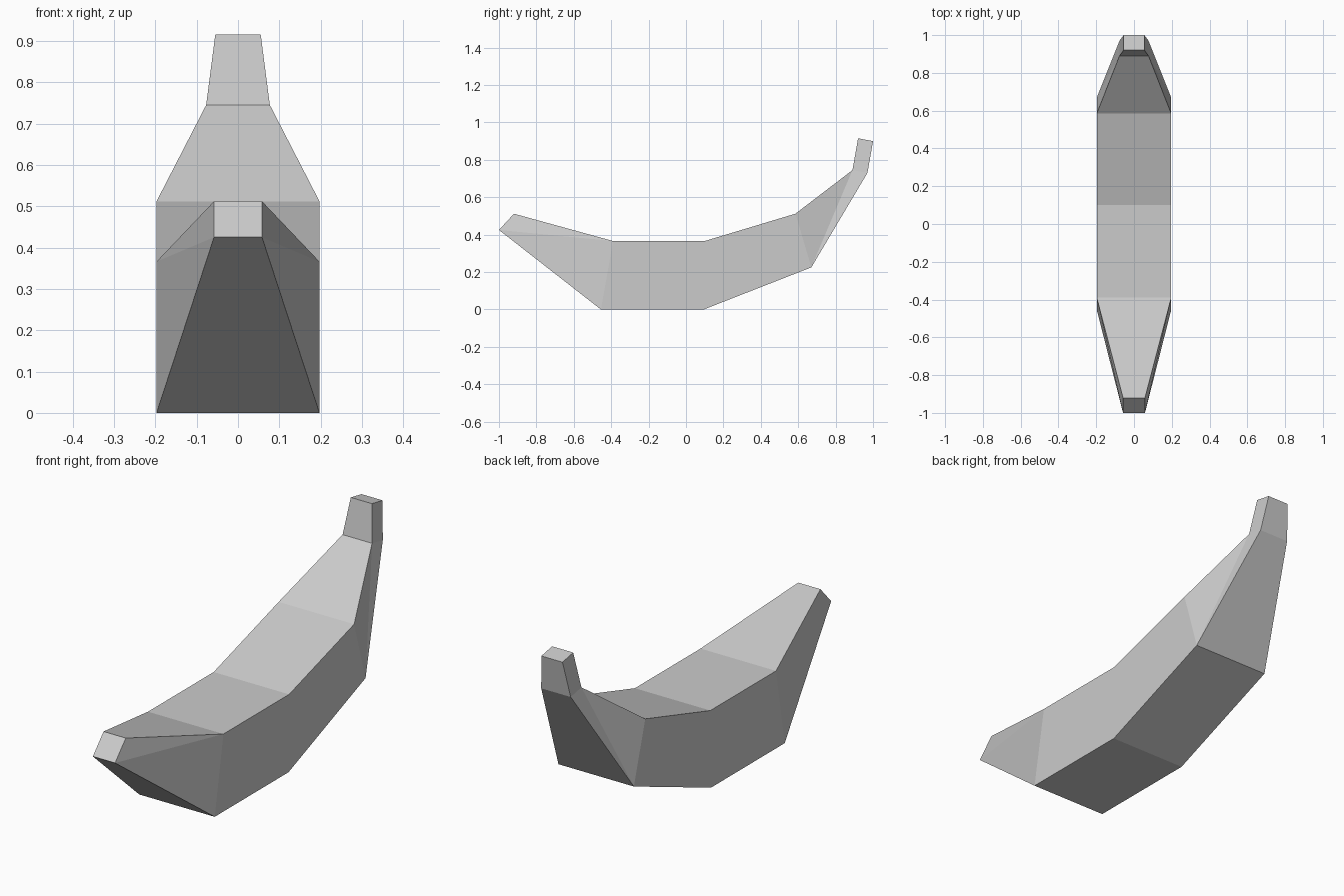
import bpy
import bmesh

cube = bpy.data.objects.get("Cube")
if cube:
    bpy.data.objects.remove(cube, do_unlink=True)

grey = bpy.data.materials.new("light_grey")
grey.use_nodes = True
colour = (0.6, 0.6, 0.6, 1)
grey.diffuse_color = colour
grey.node_tree.nodes["Principled BSDF"].inputs["Base Color"].default_value = colour

# Cross-sections from blunt tip to stem: top y, z, bottom y, z, half width
sections = [
    (-0.92, 0.512, -1.0, 0.425, 0.058),
    (-0.39, 0.366, -0.455, 0.0, 0.197),
    (0.10, 0.366, 0.095, 0.0, 0.197),
    (0.585, 0.512, 0.67, 0.225, 0.197),
    (0.89, 0.745, 0.97, 0.73, 0.077),
    (0.92, 0.915, 1.0, 0.90, 0.055),
]

bm = bmesh.new()
rings = []
for ty, tz, by, bz, w in sections:
    corners = [(-w, ty, tz), (w, ty, tz), (w, by, bz), (-w, by, bz)]
    rings.append([bm.verts.new(c) for c in corners])

# Top, underside and side panels between neighbouring sections
for i, (a, b) in enumerate(zip(rings, rings[1:])):
    bm.faces.new((a[0], a[1], b[1], b[0]))
    bm.faces.new((a[3], b[3], b[2], a[2]))
    for top, low in ((0, 3), (1, 2)):
        if i == 0:
            # Tip side folds from the body top to the tip bottom
            bm.faces.new((a[top], a[low], b[top]))
            bm.faces.new((a[low], b[low], b[top]))
        else:
            # Other sides fold from the lower edge to the next upper edge
            bm.faces.new((a[top], a[low], b[top]))
            bm.faces.new((a[low], b[low], b[top]))

# Flat ends
bm.faces.new(rings[0])
bm.faces.new(rings[-1])
bmesh.ops.recalc_face_normals(bm, faces=bm.faces)

mesh = bpy.data.meshes.new("banana")
bm.to_mesh(mesh)
bm.free()
mesh.materials.append(grey)
banana = bpy.data.objects.new("banana", mesh)
bpy.context.collection.objects.link(banana)
